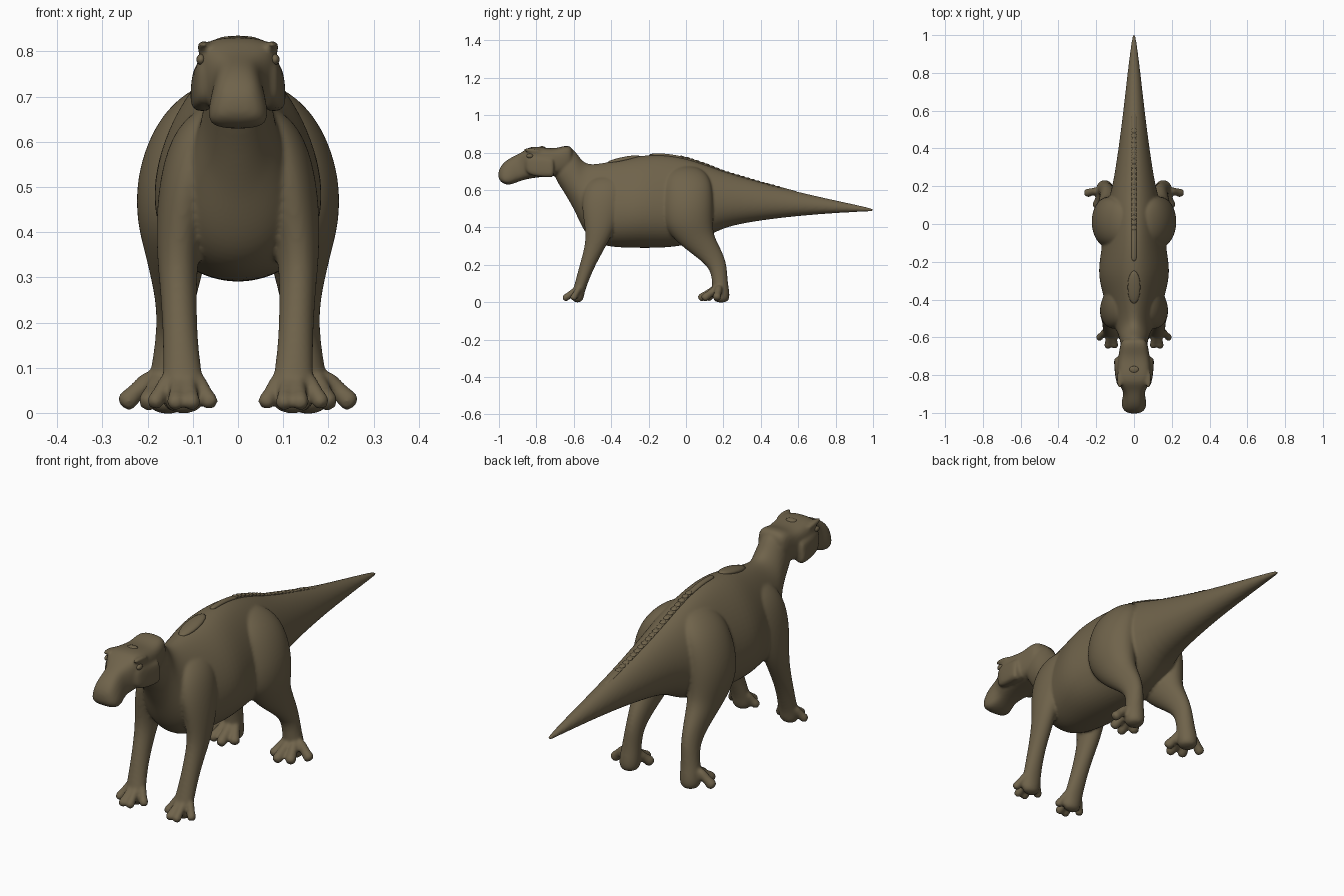
import bpy, bmesh, math
from mathutils import Vector

if "Cube" in bpy.data.objects:
    bpy.data.objects.remove(bpy.data.objects["Cube"], do_unlink=True)

hide = bpy.data.materials.new("olive_brown_hide")
hide.use_nodes = True
COLOR = (0.16, 0.125, 0.07, 1)
hide.diffuse_color = COLOR
bsdf = hide.node_tree.nodes["Principled BSDF"]
bsdf.inputs["Base Color"].default_value = COLOR
bsdf.inputs["Roughness"].default_value = 0.8

X, Y, Z = Vector((1, 0, 0)), Vector((0, 1, 0)), Vector((0, 0, 1))


def finish(name, bm, mirror=False, levels=0):
    bmesh.ops.recalc_face_normals(bm, faces=bm.faces)
    mesh = bpy.data.meshes.new(name)
    for f in bm.faces:
        f.smooth = True
    bm.to_mesh(mesh)
    bm.free()
    mesh.materials.append(hide)
    ob = bpy.data.objects.new(name, mesh)
    bpy.context.collection.objects.link(ob)
    if mirror:
        ob.modifiers.new("mirror", 'MIRROR').use_mirror_merge = False
    if levels:
        sub = ob.modifiers.new("smooth", 'SUBSURF')
        sub.levels = sub.render_levels = levels
    return ob


def loft(name, rows, u, v, square=1.0, mirror=False, sides=16):
    """Skin rings given as (centre x, y, z, radius along u, radius along v, top pinch)."""
    bm = bmesh.new()
    rings = []
    for x, y, z, ru, rv, *extra in rows:
        pinch = extra[0] if extra else 0
        ring = []
        for i in range(sides):
            a = 2 * math.pi * i / sides
            c, s = math.cos(a), math.sin(a)
            c = math.copysign(abs(c) ** square, c)
            s = math.copysign(abs(s) ** square, s)
            ring.append(bm.verts.new(Vector((x, y, z)) + u * ru * c * (1 - pinch * s) + v * rv * s))
        rings.append(ring)
    for a, b in zip(rings, rings[1:]):
        for i in range(sides):
            j = (i + 1) % sides
            bm.faces.new((a[i], a[j], b[j], b[i]))
    bm.faces.new(rings[0])
    bm.faces.new(rings[-1])
    return finish(name, bm, mirror, 2)


def trunk(rows):
    """Turn (y, bottom, top, half width, top pinch) into loft rows."""
    return [(0, y, (b + t) / 2, w, (t - b) / 2, p) for y, b, t, w, p in rows]


def digit(name, start, end, r):
    """Toe with a slim middle and a rounded tip."""
    a, b = Vector(start), Vector(end)
    d = (b - a).normalized()
    u = d.cross(Z).normalized()
    v = u.cross(d)
    shape = ((0, .9), (.35, .9), (.6, .85), (.8, 1.05), (.94, .9), (1, .45))
    rows = [(*a.lerp(b, t), r * k, r * k) for t, k in shape]
    return loft(name, rows, u, v, mirror=True, sides=8)


def lump(name, loc, size, tilt=0.0, mirror=False):
    bm = bmesh.new()
    bmesh.ops.create_uvsphere(bm, u_segments=16, v_segments=10, radius=1)
    ct, st = math.cos(tilt), math.sin(tilt)
    for vert in bm.verts:
        x, y, z = (c * s for c, s in zip(vert.co, size))
        vert.co = Vector(loc) + Vector((x, y * ct - z * st, y * st + z * ct))
    return finish(name, bm, mirror)


def fuse(name, parts):
    """Merge overlapping parts into one skin with soft joins."""
    bpy.context.view_layer.update()
    graph = bpy.context.evaluated_depsgraph_get()
    bm = bmesh.new()
    for ob in parts:
        shape = bpy.data.meshes.new_from_object(ob.evaluated_get(graph))
        bm.from_mesh(shape)
        bpy.data.meshes.remove(shape)
    for ob in parts:
        bpy.data.objects.remove(ob, do_unlink=True)
    skin = finish(name, bm)
    remesh = skin.modifiers.new("skin", 'REMESH')
    remesh.mode = 'VOXEL'
    remesh.voxel_size = .0065
    remesh.use_smooth_shade = True
    soft = skin.modifiers.new("soften", 'SMOOTH')
    soft.factor, soft.iterations = .5, 6


# Neck, body and tail
BODY = [(-.71, .67, .80, .055, 0), (-.66, .60, .826, .07, 0), (-.62, .53, .832, .075, .05),
        (-.59, .475, .81, .082, .15), (-.56, .405, .763, .095, .25), (-.52, .34, .738, .118, .28),
        (-.45, .296, .748, .142, .3), (-.35, .286, .767, .17, .27), (-.25, .284, .79, .192, .26),
        (-.12, .284, .796, .168, .27), (0, .298, .775, .158, .26), (.1, .335, .742, .145, .2),
        (.2, .40, .702, .114, .13), (.4, .436, .642, .083, .13), (.6, .46, .59, .057, .1),
        (.8, .476, .545, .035, .1), (.95, .484, .512, .016, 0), (1.009, .485, .498, .007, 0)]
body = loft("body_and_tail", trunk(BODY), X, Z)

# Head with a duck-like muzzle and a flat crown
HEAD = [(-1.004, .66, .70, .032, .1), (-.985, .637, .737, .056, .25), (-.95, .622, .768, .064, .32),
        (-.90, .642, .79, .054, .15), (-.87, .652, .808, .066, -.05), (-.835, .66, .834, .088, -.12),
        (-.78, .668, .832, .09, -.06), (-.72, .672, .822, .088, 0), (-.68, .68, .828, .08, 0),
        (-.64, .69, .84, .074, -.05), (-.60, .71, .83, .06, 0)]
head = loft("head", trunk(HEAD), X, Z, square=.62)
CHEEK = [(.070, -.86, .735, .012, .035), (.075, -.83, .73, .022, .054, .1),
         (.078, -.77, .722, .025, .054, .15), (.08, -.72, .718, .026, .052, .15),
         (.08, -.705, .718, .022, .048, .15)]
cheek = loft("cheek", CHEEK, X, Z, square=.65, mirror=True)
brow = lump("brow", (.076, -.82, .81), (.015, .05, .012), -.12, True)

# Front legs, with shoulders that lean into the chest
FRONT_LEG = [(.05, -.42, .68, .03, .06), (.075, -.425, .64, .055, .105),
             (.093, -.437, .58, .067, .118), (.113, -.447, .5, .064, .112),
             (.129, -.458, .41, .054, .086), (.134, -.473, .33, .045, .063),
             (.131, -.505, .25, .040, .05), (.128, -.537, .17, .039, .04),
             (.124, -.56, .1, .043, .035), (.12, -.577, .05, .047, .034),
             (.12, -.58, -.004, .042, .03)]
parts = [body, head, cheek, brow, loft("front_leg", FRONT_LEG, X, Y, mirror=True)]
for tip in ((.056, -.605), (.1, -.655), (.14, -.657), (.19, -.608)):
    parts.append(digit("front_toe", (.122 + (tip[0] - .122) * .4, -.565, .085), (*tip, .013), .021))

# Hind legs, with heavy thighs that lean into the hips
HIND_LEG = [(.045, .0, .73, .03, .05), (.073, .003, .70, .056, .1),
            (.1, .008, .65, .076, .128), (.123, .01, .58, .087, .136),
            (.137, .01, .5, .091, .138), (.139, .013, .42, .086, .133),
            (.137, .032, .36, .072, .118), (.137, .077, .30, .057, .103),
            (.139, .132, .24, .043, .076), (.143, .175, .18, .038, .046),
            (.15, .181, .11, .041, .042), (.155, .188, .05, .047, .047),
            (.155, .188, -.005, .044, .045)]
parts.append(loft("hind_leg", HIND_LEG, X, Y, mirror=True))
for tip in ((.095, .11), (.142, .068), (.203, .088), (.257, .162)):
    parts.append(digit("hind_toe", (.155 + (tip[0] - .155) * .3, .178, .085), (*tip, .015), .025))
fuse("body_skin", parts)

# Eyes and crown knob
lump("eye", (.082, -.835, .782), (.01, .018, .012), 0, True)
lump("crown_knob", (0, -.77, .826), (.025, .018, .008))


# Spine frill and shoulder hump
def back_height(y):
    for (y0, _, t0, *_), (y1, _, t1, *_) in zip(BODY, BODY[1:]):
        if y0 <= y <= y1:
            return t0 + (t1 - t0) * (y - y0) / (y1 - y0)


ridge = [(0, y / 100, back_height(y / 100) - .007, .015, .009) for y in range(-20, 65, 5)]
loft("spine_ridge", ridge, X, Z, sides=8)
for i in range(20):
    y = -.02 + i * .027
    lump("spine_knob", (0, y, back_height(y) - .002), (.014, .014, .006), -.25)
lump("shoulder_hump", (0, -.335, back_height(-.335) - .008), (.034, .09, .014), .2)
